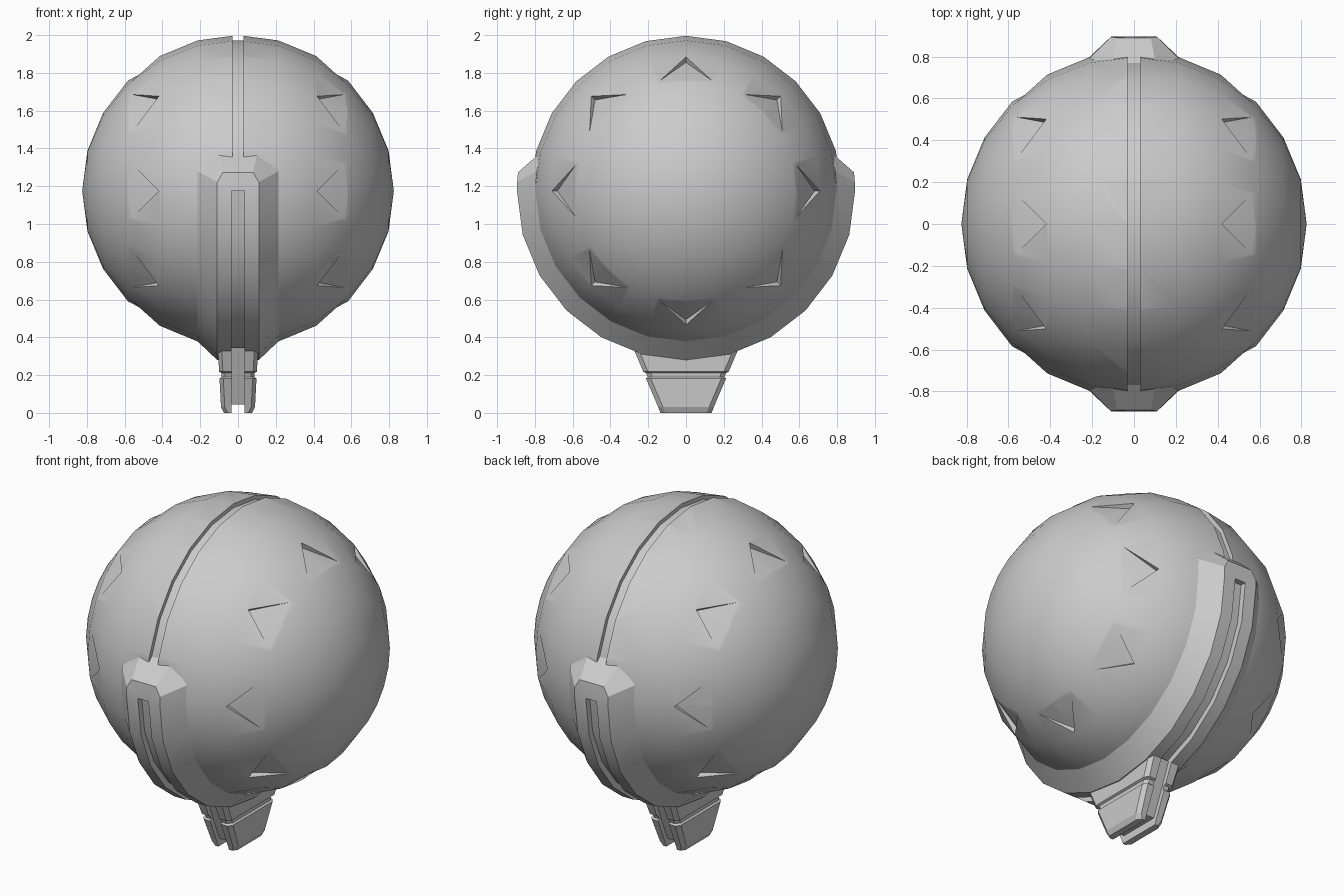
import bpy, bmesh
from math import sin, cos, radians, pi
from mathutils import Vector, Matrix

if "Cube" in bpy.data.objects:
    bpy.data.objects.remove(bpy.data.objects["Cube"])

CZ, R, RIM = 1.175, 0.825, 0.895   # sphere centre height, sphere radius, rim radius


def make(name, bm, smooth=None):
    bmesh.ops.recalc_face_normals(bm, faces=bm.faces)
    me = bpy.data.meshes.new(name)
    bm.to_mesh(me)
    bm.free()
    ob = bpy.data.objects.new(name, me)
    bpy.context.collection.objects.link(ob)
    if smooth:
        shade(ob, smooth)
    return ob


def shade(ob, angle):
    bpy.ops.object.select_all(action='DESELECT')
    ob.select_set(True)
    bpy.context.view_layer.objects.active = ob
    bpy.ops.object.shade_smooth_by_angle(angle=radians(angle))


def bridge(bm, a, b, closed=False):
    n = len(a)
    for i in range(n if closed else n - 1):
        j = (i + 1) % n
        bm.faces.new((a[i], a[j], b[j], b[i]))


def polar(x, r, deg):
    # point around the x axis: 0 = front, 90 = bottom, 180 = back
    t = radians(deg)
    return Vector((x, -r * cos(t), CZ - r * sin(t)))


# Spherical body with its poles on the x axis
bm = bmesh.new()
bmesh.ops.create_uvsphere(bm, u_segments=24, v_segments=12, radius=R,
                          matrix=Matrix.Translation((0, 0, CZ)) @ Matrix.Rotation(pi / 2, 4, 'Y'))
body = make("round_body", bm)

# Cutter: seam ring plus eight chevron dents on each side
bm = bmesh.new()
rings = [[bm.verts.new(polar(x, r, d)) for x, r in
          ((-.03, .797), (.03, .797), (.03, .95), (-.03, .95))] for d in range(0, 360, 15)]
for i in range(24):
    bridge(bm, rings[i], rings[(i + 1) % 24], True)
centre = Vector((0, 0, CZ))
for side in (-1, 1):
    for k in range(8):
        rot = Matrix.Rotation(k * pi / 4, 3, 'X')
        tip = Vector((side * .42, 0, .71)).normalized()
        left = Vector((side * .572, -.15, .575)).normalized()
        right = Vector((side * .572, .15, .575)).normalized()
        mid = (left + right).normalized()
        floor = [rot @ (tip * (R - .034)), rot @ (left * R), rot @ (mid * R), rot @ (right * R)]
        low = [bm.verts.new(centre + p) for p in floor]
        high = [bm.verts.new(centre + p.normalized() * .95) for p in floor]
        bridge(bm, low, high, True)
        for a, b, c, d in (low, high):
            bm.faces.new((a, b, c))
            bm.faces.new((a, c, d))
cutter = make("dent_cutter", bm)
mod = body.modifiers.new("dents", 'BOOLEAN')
mod.operation = 'DIFFERENCE'
mod.solver = 'EXACT'
mod.object = cutter
bpy.context.view_layer.objects.active = body
bpy.ops.object.modifier_apply(modifier="dents")
bpy.data.objects.remove(cutter)
shade(body, 30)

# Raised rim around the lower half, with a groove and bevelled ends
bm = bmesh.new()
profile = [(-.2135, .797), (-.11, RIM), (-.035, RIM), (-.035, .86),
           (.035, .86), (.035, RIM), (.11, RIM), (.2135, .797)]
rows = [[bm.verts.new(polar(x, r, d)) for x, r in profile] for d in range(0, 181, 15)]
for a, b in zip(rows, rows[1:]):
    bridge(bm, a, b)
for row, base, s in ((rows[0], 0, -1), (rows[-1], 180, 1)):
    def end(x, r, d):
        return bm.verts.new(polar(x, r, base + s * d))
    lo, li = end(-.2135, .797, 7.5), end(-.11, RIM, 3)
    ro, ri = end(.2135, .797, 7.5), end(.11, RIM, 3)
    lt, rt = end(-.08, RIM, 6.3), end(.08, RIM, 6.3)
    lb, rb = end(-.105, .79, 15.5), end(.105, .79, 15.5)
    bm.faces.new((row[0], row[1], li, lo))
    bm.faces.new((row[7], row[6], ri, ro))
    bm.faces.new((lo, li, lt, lb))
    bm.faces.new((ro, ri, rt, rb))
    bm.faces.new((lb, lt, rt, rb))
    bm.faces.new((row[1], row[2], row[5], row[6], ri, rt, lt, li))
    bm.faces.new((row[2], row[3], row[4], row[5]))
make("lower_rim", bm, 20)


def loft(bm, sections):
    loops = [[bm.verts.new(p) for p in s] for s in sections]
    for a, b in zip(loops, loops[1:]):
        bridge(bm, a, b, True)
    bm.faces.new(loops[0])
    bm.faces.new(loops[-1])


# Foot: two bevelled side plates with a notch line
plate = [(.345, .107, .28), (.218, .1, .226), (.212, .088, .212), (.19, .088, .203),
         (.182, .098, .212), (.03, .09, .147), (0, .075, .135)]   # z, outer x, half depth
for side, name in ((-1, "foot_plate_left"), (1, "foot_plate_right")):
    bm = bmesh.new()
    loft(bm, [[(side * x, y, z) for x, y in
               ((.035, -h), (xo - .02, -h), (xo, .025 - h), (xo, h - .025), (xo - .02, h), (.035, h))]
              for z, xo, h in plate])
    make(name, bm)

# Recessed core between the plates
bm = bmesh.new()
loft(bm, [[(-.036, -h, z), (.036, -h, z), (.036, h, z), (-.036, h, z)]
          for z, h in ((.345, .25), (.2, .19), (.045, .125))])
make("foot_core", bm)
